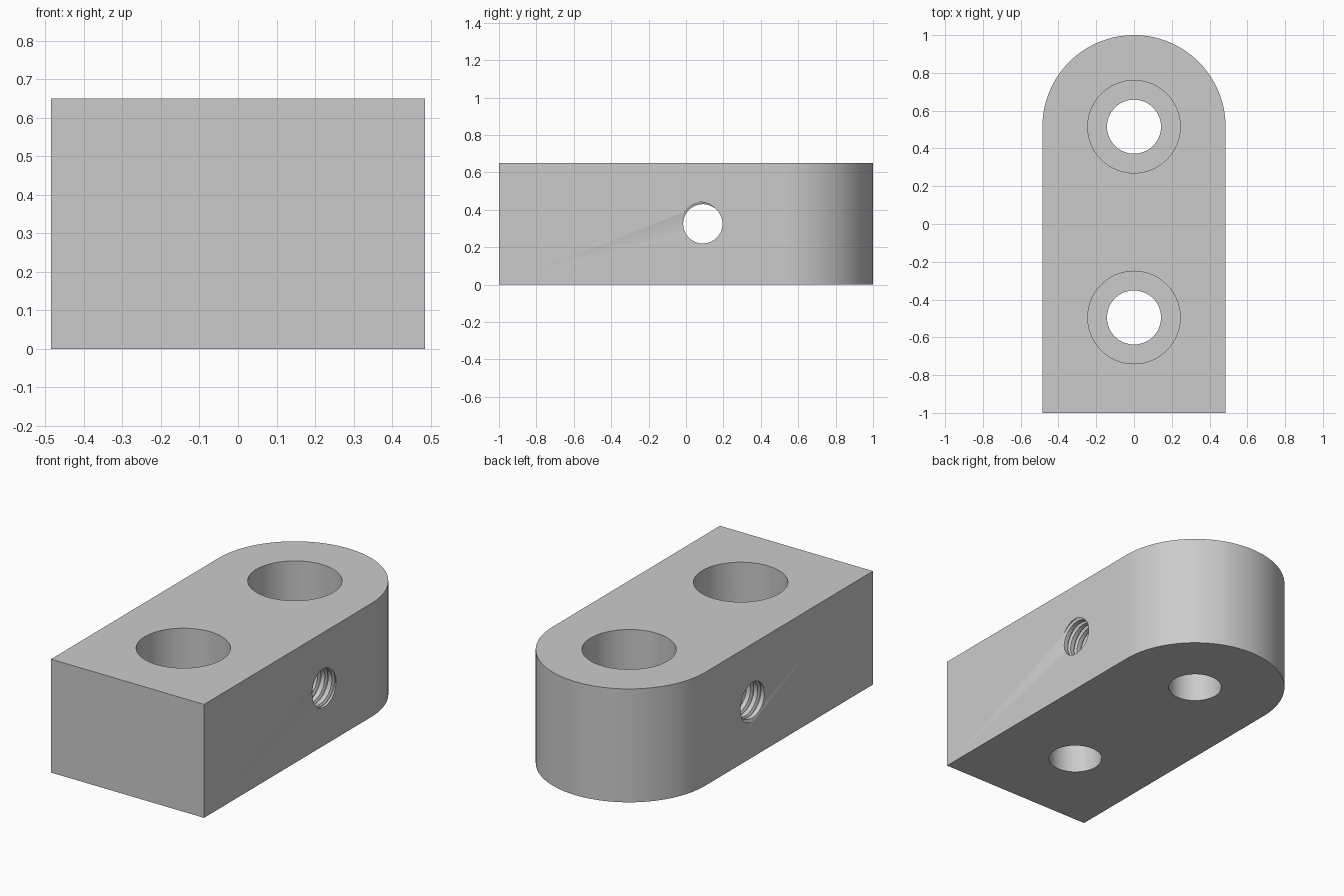
import bpy, bmesh
from math import sin, cos, pi, tau

cube = bpy.data.objects.get("Cube")
if cube:
    bpy.data.objects.remove(cube, do_unlink=True)

HALF_W, HEIGHT = 0.485, 0.65
ARC_Y = 1 - HALF_W
BORE_YS = (ARC_Y, -0.495)
BORE_R, SHAFT_R, BORE_DEPTH = 0.245, 0.143, 0.30


def make_object(name, bm):
    bmesh.ops.recalc_face_normals(bm, faces=bm.faces[:])
    mesh = bpy.data.meshes.new(name)
    bm.to_mesh(mesh)
    bm.free()
    obj = bpy.data.objects.new(name, mesh)
    bpy.context.collection.objects.link(obj)
    return obj


def prism(name, outline, z0, z1):
    bm = bmesh.new()
    face = bm.faces.new([bm.verts.new((x, y, z0)) for x, y in outline])
    top = bmesh.ops.extrude_face_region(bm, geom=[face])["geom"]
    verts = [v for v in top if isinstance(v, bmesh.types.BMVert)]
    bmesh.ops.translate(bm, verts=verts, vec=(0, 0, z1 - z0))
    if not face.is_valid or len(bm.faces) < len(outline) + 2:
        bm.faces.new([v for v in bm.verts if v not in verts])
    return make_object(name, bm)


def arc(radius, cy, sweep, steps):
    return [(radius * cos(sweep * i / steps), cy + radius * sin(sweep * i / steps))
            for i in range(steps + 1)]


def thread_cutter(name, cy, cz, minor, major, pitch, segs=64, turns=26):
    """Closed helical screw along x; rows follow the helix."""
    profile = [(-0.06, major), (0.06, major), (0.22, minor), (0.78, minor)]
    n = len(profile)
    start = HALF_W - pitch * (130 / 360 + 23)
    bm = bmesh.new()
    rows = []
    for j in range(turns * n + 1):
        u, r = profile[j % n]
        row = []
        for i in range(segs):
            a = tau * i / segs
            x = start + pitch * (j // n + u + i / segs)
            row.append(bm.verts.new((x, cy + r * cos(a), cz + r * sin(a))))
        rows.append(row)

    # One seam column joins each turn to the next
    def at(j, i):
        return rows[j][i] if i < segs else rows[j + n][0]
    last = len(rows) - 1 - n
    for j in range(last):
        for i in range(segs):
            bm.faces.new((at(j, i), at(j, i + 1), at(j + 1, i + 1), at(j + 1, i)))
    # Fan caps at both ends, including the helical step
    for j0 in (0, last):
        loop = [at(j0, i) for i in range(segs + 1)]
        loop += [rows[j0 + k][0] for k in range(n - 1, 0, -1)]
        x = sum(v.co.x for v in loop) / len(loop)
        centre = bm.verts.new((x, cy, cz))
        for a, b in zip(loop, loop[1:] + loop[:1]):
            bm.faces.new((a, b, centre))
    bmesh.ops.delete(bm, geom=[v for v in bm.verts if not v.link_faces], context="VERTS")
    return make_object(name, bm)


# Block with a rounded back end
body = prism("mounting_block",
             arc(HALF_W, ARC_Y, pi, 64) + [(-HALF_W, -1), (HALF_W, -1)], 0, HEIGHT)

# Cutters: counterbored vertical holes and the threaded cross hole
cutters = []
for y in BORE_YS:
    cutters.append(prism("shaft_cutter", arc(SHAFT_R, y, tau, 64)[:-1], -0.1, HEIGHT + 0.1))
    cutters.append(prism("counterbore_cutter", arc(BORE_R, y, tau, 64)[:-1],
                         HEIGHT - BORE_DEPTH, HEIGHT + 0.1))
cutters.append(thread_cutter("thread_cutter", 0.09, HEIGHT / 2, 0.105, 0.12, 0.045))

for cutter in cutters:
    cutter.hide_render = True
    mod = body.modifiers.new(cutter.name, "BOOLEAN")
    mod.operation, mod.solver, mod.object = "DIFFERENCE", "EXACT", cutter

# Bake the cuts and discard the cutters
bpy.context.view_layer.update()
graph = bpy.context.evaluated_depsgraph_get()
baked = bpy.data.meshes.new_from_object(body.evaluated_get(graph))
body.modifiers.clear()
body.data = baked
for cutter in cutters:
    bpy.data.objects.remove(cutter, do_unlink=True)

# Plain grey metal
grey = bpy.data.materials.new("plain_grey")
grey.use_nodes = True
grey.diffuse_color = (0.6, 0.6, 0.6, 1)
grey.node_tree.nodes["Principled BSDF"].inputs["Base Color"].default_value = (0.6, 0.6, 0.6, 1)
body.data.materials.clear()
body.data.materials.append(grey)

bpy.ops.object.select_all(action="DESELECT")
body.select_set(True)
bpy.context.view_layer.objects.active = body
bpy.ops.object.shade_smooth_by_angle(angle=pi / 6)
